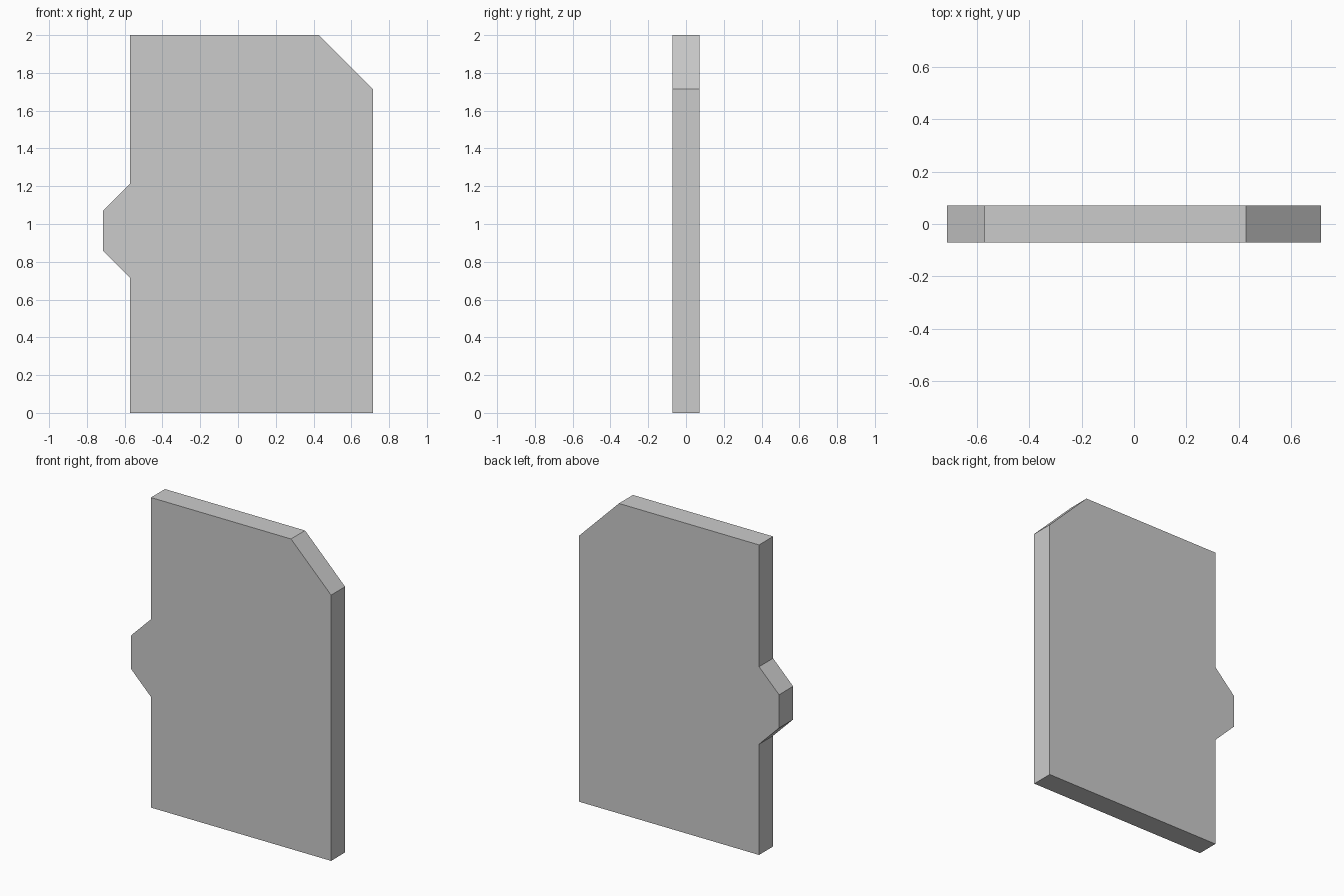
import bpy, bmesh

if "Cube" in bpy.data.objects:
    bpy.data.objects.remove(bpy.data.objects["Cube"])

U = 2 / 14            # module: the plate is 14 modules tall
T = U                 # plate thickness


def extruded_plate(name, profile, thickness):
    """Extrude an x-z outline along y, centred on y = 0."""
    bm = bmesh.new()
    face = bm.faces.new([bm.verts.new((x, -thickness / 2, z)) for x, z in profile])
    out = bmesh.ops.extrude_face_region(bm, geom=[face])
    moved = [v for v in out["geom"] if isinstance(v, bmesh.types.BMVert)]
    bmesh.ops.translate(bm, verts=moved, vec=(0, thickness, 0))
    bmesh.ops.recalc_face_normals(bm, faces=bm.faces)
    mesh = bpy.data.meshes.new(name)
    bm.to_mesh(mesh)
    bm.free()
    obj = bpy.data.objects.new(name, mesh)
    bpy.context.collection.objects.link(obj)
    return obj


# Panel outline in modules: clipped top right corner, tapered tab on the left edge
outline = [
    (-4, 0), (5, 0), (5, 12), (3, 14), (-4, 14),
    (-4, 8.5), (-5, 7.5), (-5, 6), (-4, 5),
]
extruded_plate("panel_with_side_tab", [(x * U, z * U) for x, z in outline], T)
